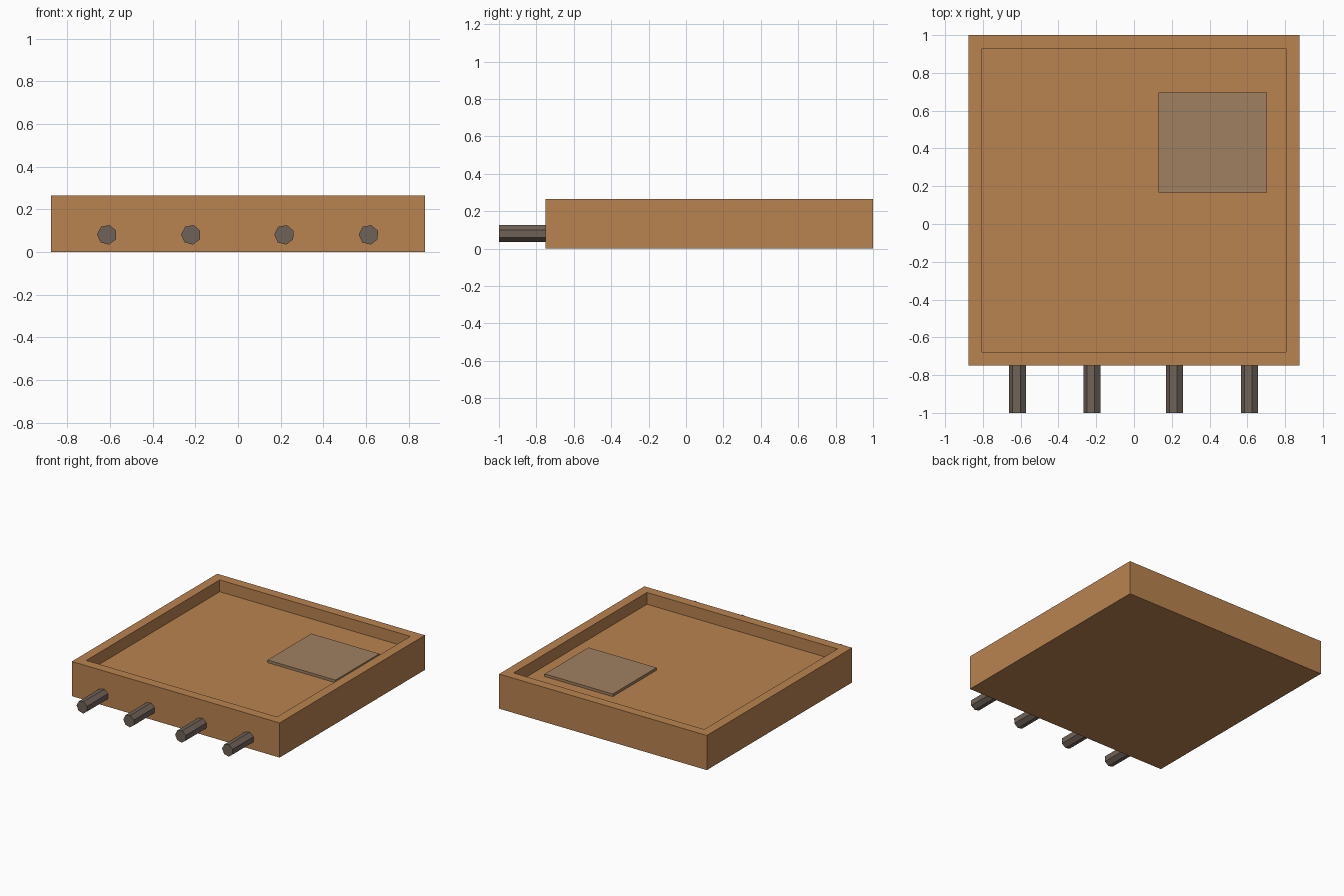
import bpy, bmesh, math
from mathutils import Vector, Matrix

if "Cube" in bpy.data.objects:
    bpy.data.objects.remove(bpy.data.objects["Cube"])


def material(name, rgb):
    m = bpy.data.materials.new(name)
    m.diffuse_color = (*rgb, 1.0)
    m.use_nodes = True
    m.node_tree.nodes["Principled BSDF"].inputs["Base Color"].default_value = m.diffuse_color
    return m


def add_object(name, bm, mat):
    bmesh.ops.recalc_face_normals(bm, faces=bm.faces)
    mesh = bpy.data.meshes.new(name)
    bm.to_mesh(mesh)
    bm.free()
    mesh.materials.append(mat)
    ob = bpy.data.objects.new(name, mesh)
    bpy.context.collection.objects.link(ob)
    return ob


def box(lo, hi):
    bm = bmesh.new()
    lo, hi = Vector(lo), Vector(hi)
    size = hi - lo
    bmesh.ops.create_cube(bm, size=1, matrix=Matrix.Translation((lo + hi) / 2)
                          @ Matrix.Diagonal((*size, 1)))
    return bm


wood = material("warm_wood", (0.491, 0.227, 0.080))
panel = material("faded_panel", (0.342, 0.216, 0.117))
metal = material("dull_metal", (0.162, 0.122, 0.098))

# Tray: a slab whose top is inset and sunk to leave a raised rim
bm = box((-0.876, -0.75, 0), (0.876, 1.0, 0.264))
top = max(bm.faces, key=lambda f: f.calc_center_median().z)
bmesh.ops.inset_region(bm, faces=[top], thickness=0.102)
inner = bmesh.ops.extrude_discrete_faces(bm, faces=[top])["faces"][0]
bmesh.ops.translate(bm, verts=inner.verts, vec=(0, 0, -0.09))
add_object("tray", bm, wood)

# Thin panel lying on the tray floor
add_object("inlaid_panel", box((0.131, 0.168, 0.17), (0.705, 0.695, 0.194)), panel)

# Four seven-sided pegs sticking out of the front
for i, x in enumerate((-0.614, -0.22, 0.217, 0.613)):
    bm = bmesh.new()
    ring = [bm.verts.new((x + 0.047 * math.cos(a), -1.0, 0.081 + 0.047 * math.sin(a)))
            for a in (math.radians(24) + k * math.tau / 7 for k in range(7))]
    cap = bm.faces.new(ring)
    ext = bmesh.ops.extrude_face_region(bm, geom=[cap], use_keep_orig=True)["geom"]
    bmesh.ops.translate(bm, verts=[g for g in ext if isinstance(g, bmesh.types.BMVert)],
                        vec=(0, 0.27, 0))
    add_object(f"peg_{i + 1}", bm, metal)
